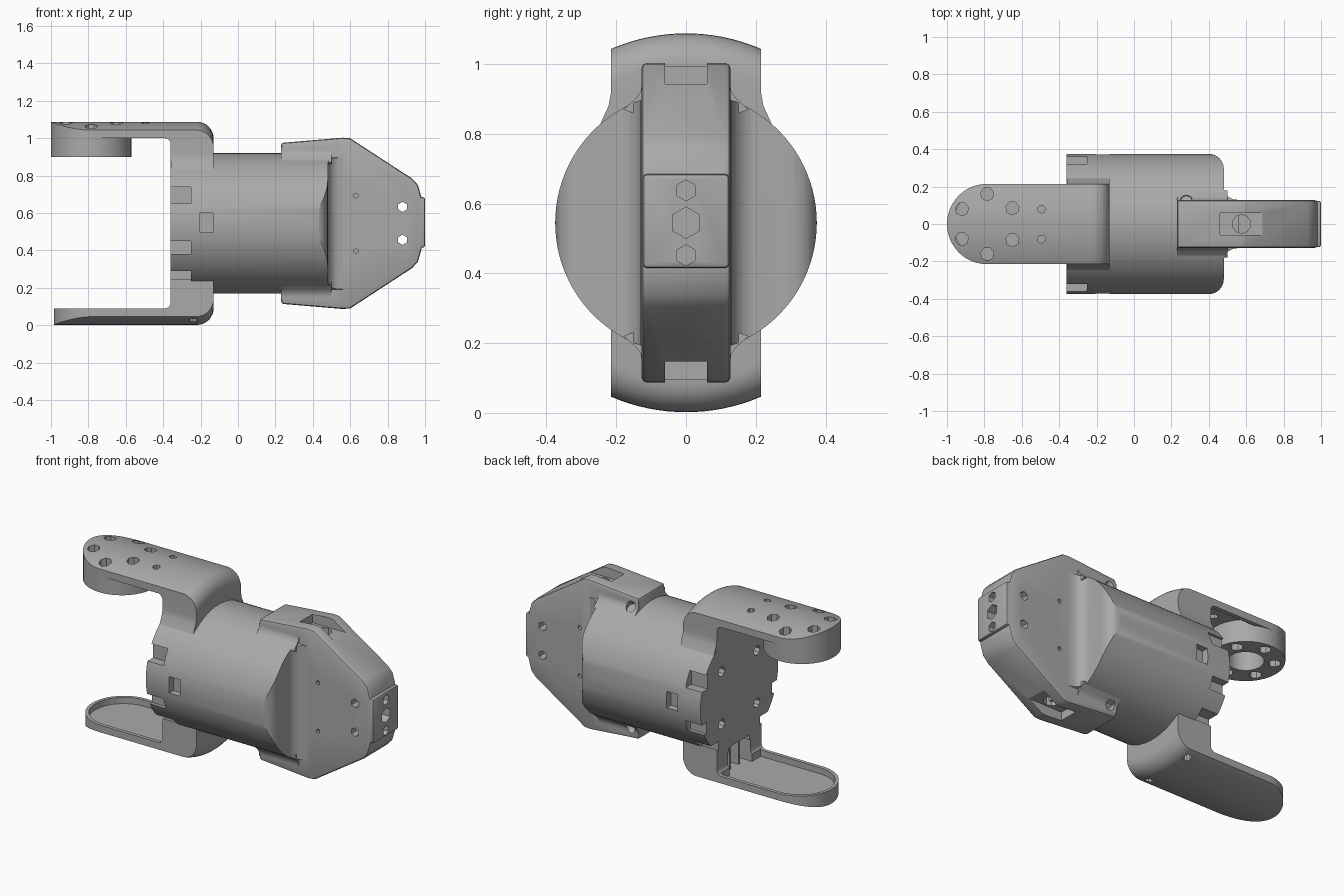
import bpy, bmesh, math
from mathutils import Vector, Matrix

cube = bpy.data.objects.get("Cube")
if cube:
    bpy.data.objects.remove(cube)

AXIS_Z = 0.545   # height of the motor axis
EPS = 0.05

grey = bpy.data.materials.new("plain grey")
grey.use_nodes = True
grey.diffuse_color = (0.4, 0.4, 0.4, 1)
bsdf = next(n for n in grey.node_tree.nodes if n.type == 'BSDF_PRINCIPLED')
bsdf.inputs["Base Color"].default_value = (0.4, 0.4, 0.4, 1)


def finish(name, bm):
    bmesh.ops.recalc_face_normals(bm, faces=bm.faces)
    mesh = bpy.data.meshes.new(name)
    bm.to_mesh(mesh)
    bm.free()
    mesh.materials.append(grey)
    ob = bpy.data.objects.new(name, mesh)
    bpy.context.collection.objects.link(ob)
    return ob


def prism(name, pts, axis, lo, hi):
    """Extrude a 2D outline along an axis."""
    place = {'x': lambda a, b, t: (t, a, b),
             'y': lambda a, b, t: (a, t, b),
             'z': lambda a, b, t: (a, b, t)}[axis]
    bm = bmesh.new()
    face = bm.faces.new([bm.verts.new(place(a, b, lo)) for a, b in pts])
    out = bmesh.ops.extrude_face_region(bm, geom=[face])
    move = Vector(place(0, 0, hi - lo))
    bmesh.ops.translate(bm, vec=move, verts=[v for v in out['geom'] if isinstance(v, bmesh.types.BMVert)])
    return finish(name, bm)


def box(x0, x1, y0, y1, z0, z1):
    return prism("cutter", [(x0, y0), (x1, y0), (x1, y1), (x0, y1)], 'z', z0, z1)


def rod(name, center, direction, radius, length, sides=64):
    bm = bmesh.new()
    turn = Vector(direction).to_track_quat('Z', 'Y').to_matrix().to_4x4()
    bmesh.ops.create_cone(bm, cap_ends=True, segments=sides, radius1=radius, radius2=radius,
                          depth=length, matrix=Matrix.Translation(center) @ turn)
    return finish(name, bm)


def arc(cx, cy, r, a0, a1, n=8):
    return [(cx + r * math.cos(math.radians(a0 + (a1 - a0) * i / n)),
             cy + r * math.sin(math.radians(a0 + (a1 - a0) * i / n))) for i in range(n + 1)]


def apply(ob, mod):
    bpy.ops.object.select_all(action='DESELECT')
    bpy.context.view_layer.objects.active = ob
    ob.select_set(True)
    bpy.ops.object.modifier_apply(modifier=mod.name)


def combine(ob, operation, *others):
    for other in others:
        mod = ob.modifiers.new("bool", 'BOOLEAN')
        mod.operation, mod.object, mod.solver = operation, other, 'EXACT'
        apply(ob, mod)
        bpy.data.objects.remove(other)


def bevel(ob, width, segments):
    mod = ob.modifiers.new("bevel", 'BEVEL')
    mod.width, mod.segments, mod.limit_method = width, segments, 'ANGLE'
    apply(ob, mod)


def stadium(x_left, x_right, half):
    """Arm outline seen from above: round left end, square right end."""
    return [(x_right, half)] + arc(x_left + half, 0, half, 90, 270, 24) + [(x_right, -half)]


def flip(pts):
    return [(a, 2 * AXIS_Z - b) for a, b in pts]


# Motor body: cylinder trimmed to a rounded shoulder that narrows into the head
body = rod("motor_body", (0.1, 0, AXIS_Z), (1, 0, 0), 0.375, 0.92, 96)
half = arc(0.40, 0.295, 0.08, 90, 0) + arc(0.55, 0.2, 0.07, 180, 270) + [(0.6, 0.12)]
half = [(-0.5, 0.5), (0.40, 0.5)] + half
combine(body, 'INTERSECT',
        prism("cutter", half + [(x, -y) for x, y in reversed(half)], 'z', -0.2, 1.3))

# Notches, connector pockets and screw holes around the back cap
for side in (-1, 1):
    for depth, z0, z1 in ((0.305, 0.65, 0.74), (0.315, 0.38, 0.45), (0.2, 0.23, 0.29)):
        y0, y1 = sorted((side * depth, side * 0.5))
        combine(body, 'DIFFERENCE', box(-0.4, -0.25, y0, y1, z0, z1))
    y0, y1 = sorted((side * 0.33, side * 0.5))
    combine(body, 'DIFFERENCE', box(-0.205, -0.13, y0, y1, 0.5, 0.6))
    for dz in (-0.16, 0.16):
        combine(body, 'DIFFERENCE',
                rod("cutter", (-0.36, side * 0.17, AXIS_Z + dz), (1, 0, 0), 0.03, 0.12, 8))
combine(body, 'DIFFERENCE', box(-0.4, -0.28, -0.1, 0.1, 0.1, 0.215))

# Flat tapering head
top = [(0.23, 0.975), (0.56, 1.003), (0.6, 1.0), (0.93, 0.785), (0.962, 0.75), (0.982, 0.68)]
head = prism("head", top + flip(reversed(top)), 'y', -0.127, 0.127)
bevel(head, 0.014, 2)
# Fillets joining the head to the round body
fillet = [(0.1, 0.95), (0.126, 0.95), (0.13, 0.92), (0.145, 0.9), (0.18, 0.87), (0.1, 0.84)]
for side in (-1, 1):
    for pts in (fillet, flip(fillet)):
        combine(head, 'UNION', prism("fillet", [(side * a, b) for a, b in pts], 'x', 0.231, 0.5))
# End plate
plate = box(0.93, 1.0, -0.124, 0.124, 0.415, 0.685)
bevel(plate, 0.012, 2)
combine(head, 'UNION', plate)

# Pockets and holes in the head
combine(head, 'DIFFERENCE',
        box(0.46, 0.69, -0.06, 0.06, 0.943, 1.1), box(0.46, 0.69, -0.06, 0.06, -0.1, 0.147))
for sz in (-1, 1):
    combine(head, 'DIFFERENCE',
            rod("cutter", (0.575, 0, AXIS_Z + sz * 0.4), (0, 0, 1), 0.05, 0.12, 10),
            rod("cutter", (0.99, 0, AXIS_Z + sz * 0.093), (1, 0, 0), 0.03, 0.12, 6),
            rod("cutter", (0.88, 0, AXIS_Z + sz * 0.088), (0, 1, 0), 0.027, 0.4, 6),
            rod("cutter", (0.28, 0.15, AXIS_Z + sz * 0.385), (0, 1, sz), 0.03, 0.09, 12))
    for sy in (-1, 1):
        combine(head, 'DIFFERENCE',
                rod("cutter", (0.63, sy * 0.127, AXIS_Z + sz * 0.148), (0, 1, 0), 0.013, 0.06, 6))
combine(head, 'DIFFERENCE', rod("cutter", (0.99, 0, AXIS_Z), (1, 0, 0), 0.045, 0.12, 6))


def bracket(name, profile, x_left):
    """L-shaped arm with a curved outer face and a round tip."""
    arm = prism(name, profile, 'y', -0.4, 0.4)
    shell = rod("cutter", (-0.73, 0, AXIS_Z), (1, 0, 0), 0.543, 1.2, 128)
    bevel(shell, 0.09, 8)
    combine(arm, 'INTERSECT', shell,
            prism("cutter", stadium(x_left, 0.2, 0.215), 'z', -0.3, 1.4))
    return arm


side_profile = [(-1.1, 1.2), (0, 1.2), (0, 0.6), (-0.36, 0.6)] + arc(-0.39, 0.97, 0.03, 0, 90, 4) + [(-1.1, 1.0)]
core = (-0.2, 0, AXIS_Z)

# Upper arm with hollow underside, flared foot and ring boss
upper = bracket("upper_arm", side_profile, -1.0)
flare = [(0.19, 0.92), (0.2145, 0.92), (0.222, 0.88), (0.245, 0.83), (0.19, 0.8)]
for side in (-1, 1):
    combine(upper, 'UNION', prism("flare", [(side * a, b) for a, b in flare], 'x', -0.359, -0.131))
combine(upper, 'DIFFERENCE', rod("cutter", core, (1, 0, 0), 0.37, 1.0, 96),
        prism("cutter", stadium(-0.975, -0.4, 0.19), 'z', 0.97, 1.035))
combine(upper, 'UNION', rod("ring_boss", (-0.785, 0, 0.97), (0, 0, 1), 0.2145, 0.14, 64))
combine(upper, 'DIFFERENCE', rod("cutter", (-0.785, 0, 0.94), (0, 0, 1), 0.1, 0.19, 32))
for side in (-1, 1):
    for x, y, r in ((-0.92, 0.08, 0.036), (-0.785, 0.16, 0.036), (-0.65, 0.085, 0.036), (-0.495, 0.08, 0.022)):
        combine(upper, 'DIFFERENCE', rod("cutter", (x, side * y, 1.0), (0, 0, 1), r, 0.3, 7))

# Lower arm: shallow tray with a slotted upright
lower = bracket("lower_arm", flip(side_profile), -0.985)
combine(lower, 'DIFFERENCE', rod("cutter", core, (1, 0, 0), 0.37, 1.0, 96),
        prism("cutter", stadium(-0.965, -0.37, 0.193), 'z', 0.052, 0.14),
        box(-0.4, -0.25, -0.11, 0.11, 0.052, 0.3))
for side in (-1, 1):
    combine(lower, 'DIFFERENCE',
            rod("cutter", (-0.24, side * 0.16, 0.02), (0, 0, 1), 0.024, 0.1, 10))
# Ribs inside the upright slot
for side in (-1, 1):
    y0, y1 = sorted((side * 0.035, side * 0.05))
    rib = box(-0.33, -0.24, y0, y1, 0.045, 0.2)
    rib.name = "left_rib" if side > 0 else "right_rib"

# Smooth shading with sharp edges kept
for ob in list(bpy.context.scene.objects):
    if ob.type == 'MESH':
        bpy.ops.object.select_all(action='DESELECT')
        bpy.context.view_layer.objects.active = ob
        ob.select_set(True)
        bpy.ops.object.shade_smooth_by_angle(angle=math.radians(30))
